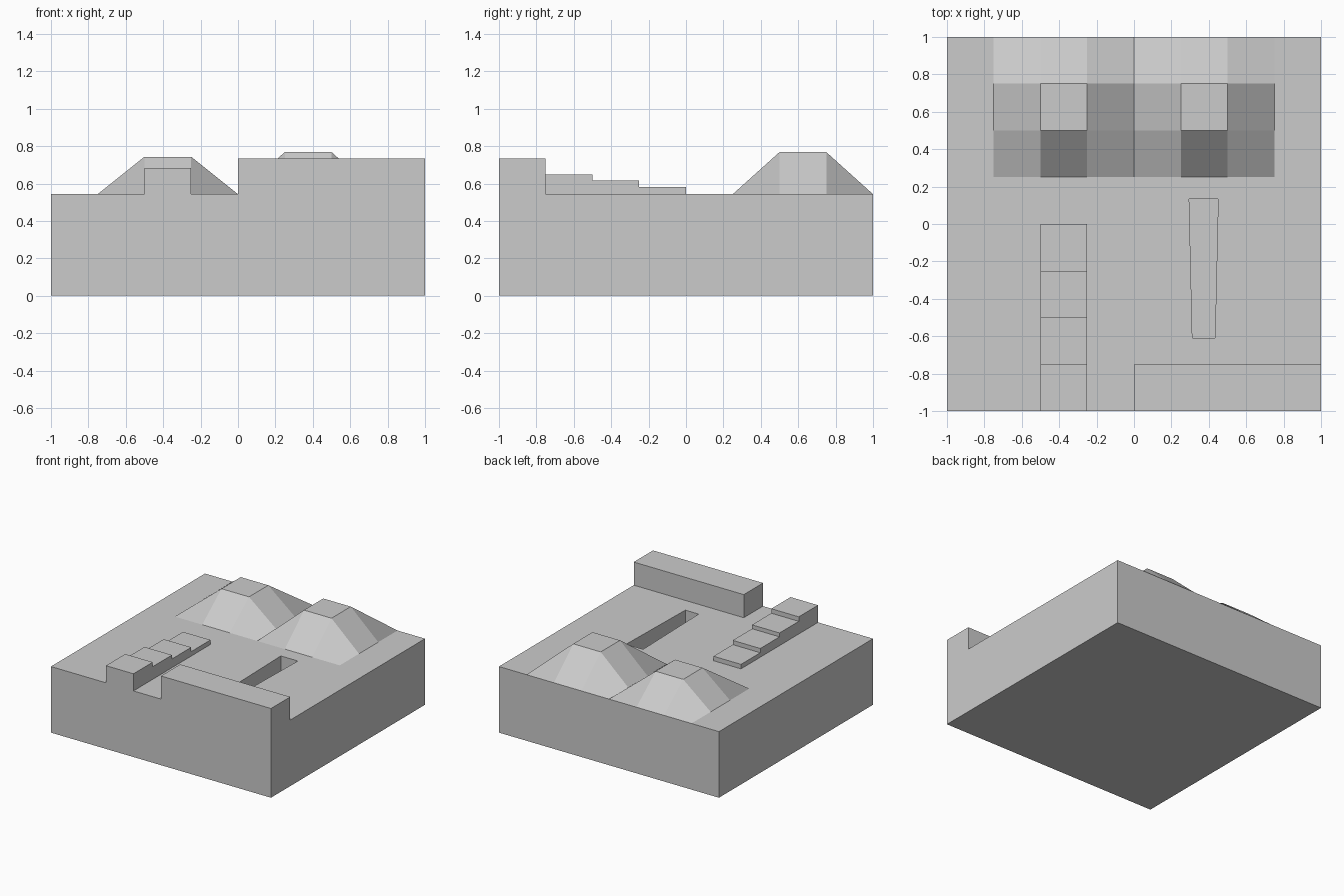
import bpy
import bmesh

cube = bpy.data.objects.get("Cube")
if cube:
    bpy.data.objects.remove(cube, do_unlink=True)

GROUND = 0.543
CELL = 0.25

grey = bpy.data.materials.new("stone_grey")
grey.use_nodes = True
colour = (0.6, 0.6, 0.6, 1)
grey.diffuse_color = colour
grey.node_tree.nodes["Principled BSDF"].inputs["Base Color"].default_value = colour

bm = bmesh.new()


def top_faces(x0, x1, y0, y1):
    """Upward faces whose centres lie inside a rectangle."""
    bm.normal_update()
    found = []
    for f in bm.faces:
        c = f.calc_center_median()
        if f.normal.z > 0.3 and x0 < c.x < x1 and y0 < c.y < y1:
            found.append(f)
    return found


def extrude(faces, dz):
    """Push a region of faces straight up or down."""
    new = bmesh.ops.extrude_face_region(bm, geom=faces)["geom"]
    verts = [v for v in new if isinstance(v, bmesh.types.BMVert)]
    bmesh.ops.translate(bm, verts=verts, vec=(0, 0, dz))


# Ground slab: square grid on top, sides and a single bottom face
bmesh.ops.create_grid(bm, x_segments=8, y_segments=8, size=1)
bmesh.ops.translate(bm, verts=bm.verts[:], vec=(0, 0, GROUND))
rim = [e for e in bm.edges if e.is_boundary]
sides = bmesh.ops.extrude_edge_only(bm, edges=rim)["geom"]
for v in sides:
    if isinstance(v, bmesh.types.BMVert):
        v.co.z = 0
bmesh.ops.contextual_create(bm, geom=[e for e in bm.edges if e.is_boundary])
bmesh.ops.recalc_face_normals(bm, faces=bm.faces[:])

# Two flat-topped hills
for x0, peak in ((-0.5, 0.743), (0.25, 0.768)):
    for v in bm.verts:
        if (v.co.z > 0.1 and x0 - 0.01 < v.co.x < x0 + CELL + 0.01
                and 0.49 < v.co.y < 0.76):
            v.co.z = peak

# Staircase, each lift covering one step fewer
for i, rise in enumerate((0.037, 0.035, 0.032, 0.037)):
    extrude(top_faces(-0.5, -0.25, -1, -i * CELL), rise)

# Front wall
extrude(top_faces(0, 1, -1, -0.75), 0.19)

# Tapered trench sunk into the ground
patch = bmesh.ops.dissolve_faces(
    bm, faces=top_faces(0.25, 0.5, -0.75, 0.25), use_verts=False)["region"]
bmesh.ops.inset_individual(bm, faces=patch, thickness=0.03)
floor = patch[0]
loose = [v for v in floor.verts if len(v.link_edges) == 2]
bmesh.ops.dissolve_verts(bm, verts=loose)
floor = min(top_faces(0.25, 0.5, -0.75, 0.25), key=lambda f: f.calc_area())
# Replace the inset by an exact four-sided outline
strip = [f for f in top_faces(0.25, 0.5, -0.75, 0.25)]
rim = [e for e in {e for f in strip for e in f.edges}
       if sum(f in strip for f in e.link_faces) == 1]
bmesh.ops.delete(bm, geom=strip, context="FACES")
corners = [bm.verts.new((x, y, GROUND)) for x, y in
           ((0.295, 0.135), (0.45, 0.135), (0.433, -0.61), (0.312, -0.61))]
hole = [bm.edges.new((corners[i], corners[i - 1])) for i in range(4)]
bmesh.ops.triangle_fill(bm, edges=rim + hole, use_beauty=True, normal=(0, 0, 1))
# Close the trench with walls and a floor
inner = [e for e in hole if e.is_valid]
for f in [f for f in bm.faces if all(v in corners for v in f.verts)]:
    bm.faces.remove(f)
walls = bmesh.ops.extrude_edge_only(bm, edges=inner)["geom"]
low = [v for v in walls if isinstance(v, bmesh.types.BMVert)]
bmesh.ops.translate(bm, verts=low, vec=(0, 0, -0.19))
bmesh.ops.contextual_create(
    bm, geom=[e for e in walls if isinstance(e, bmesh.types.BMEdge)
              and all(v in low for v in e.verts)])

bmesh.ops.recalc_face_normals(bm, faces=bm.faces[:])
mesh = bpy.data.meshes.new("terrain_block")
bm.to_mesh(mesh)
bm.free()
mesh.materials.append(grey)
terrain = bpy.data.objects.new("terrain_block", mesh)
bpy.context.collection.objects.link(terrain)
